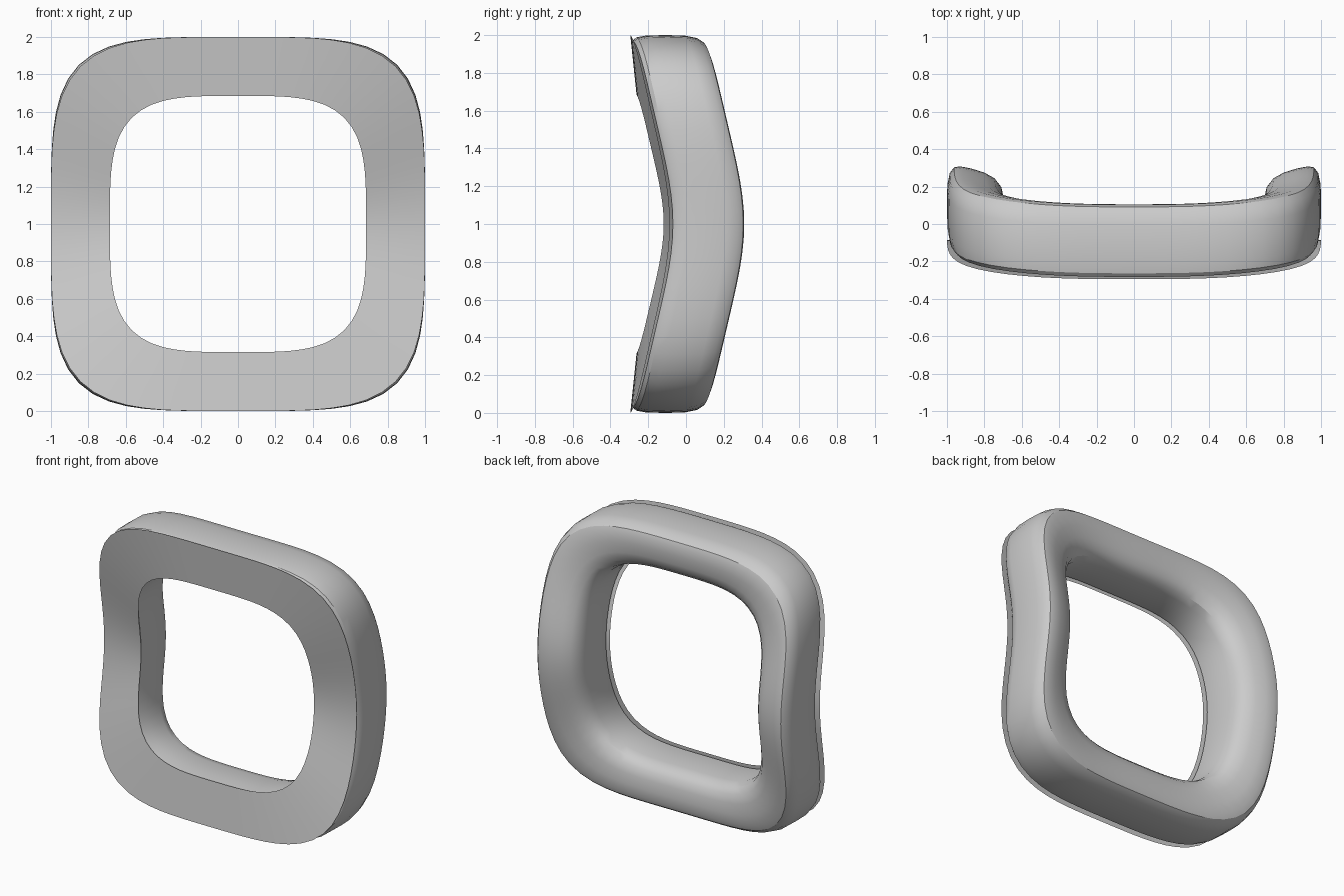
import bpy, bmesh
from math import sin, cos, pi, tau

if "Cube" in bpy.data.objects:
    bpy.data.objects.remove(bpy.data.objects["Cube"])

SEGMENTS = 80


def ring_point(s, depth, angle, power, twist):
    """Point on a rounded-square loop of half size s, bent into a saddle."""
    c, n = cos(angle), sin(angle)
    r = s * (abs(c) ** power + abs(n) ** power) ** (-1 / power)
    bend = s * (twist * cos(2 * angle) - 0.05 * sin(2 * angle) ** 2)
    return (r * c, depth + bend, 1 + r * n)


def sweep(name, profile, powers, twist, closed):
    """Sweep a (size, depth) profile round the frame."""
    inner_power, outer_power = powers
    bm = bmesh.new()
    loops = []
    for i in range(SEGMENTS):
        a = tau * i / SEGMENTS
        row = []
        for s, d in profile:
            t = (s - 0.68) / 0.32
            p = inner_power + (outer_power - inner_power) * t
            row.append(bm.verts.new(ring_point(s, d, a, p, twist)))
        loops.append(row)
    count = len(profile)
    for i in range(SEGMENTS):
        a, b = loops[i], loops[(i + 1) % SEGMENTS]
        for j in range(count if closed else count - 1):
            k = (j + 1) % count
            bm.faces.new((a[j], b[j], b[k], a[k]))
    bmesh.ops.recalc_face_normals(bm, faces=bm.faces)
    if not closed:
        # the sheet must face the front
        bm.normal_update()
        if sum(f.normal.y for f in bm.faces) > 0:
            bmesh.ops.reverse_faces(bm, faces=bm.faces)
    mesh = bpy.data.meshes.new(name)
    bm.to_mesh(mesh)
    bm.free()
    obj = bpy.data.objects.new(name, mesh)
    bpy.context.collection.objects.link(obj)
    bpy.ops.object.select_all(action='DESELECT')
    obj.select_set(True)
    bpy.context.view_layer.objects.active = obj
    bpy.ops.object.shade_smooth_by_angle(angle=pi / 6)
    return obj


# Padded frame body, rounded towards the back
body_profile = [
    (0.970, -0.176), (0.988, -0.155), (0.998, -0.10), (1.0, 0.0),
    (0.998, 0.10), (0.985, 0.165), (0.962, 0.197), (0.930, 0.206),
    (0.870, 0.201), (0.800, 0.187), (0.745, 0.162), (0.710, 0.12),
    (0.695, 0.06), (0.692, -0.10), (0.700, -0.172),
]
sweep("frame_body", body_profile, (3.8, 4.3), 0.11, True)

# Thin front face plate with a small lip past the body
plate_profile = [(0.685, -0.19), (0.79, -0.19), (0.895, -0.19), (1.0, -0.19)]
sweep("front_plate", plate_profile, (3.7, 4.05), 0.105, False)
